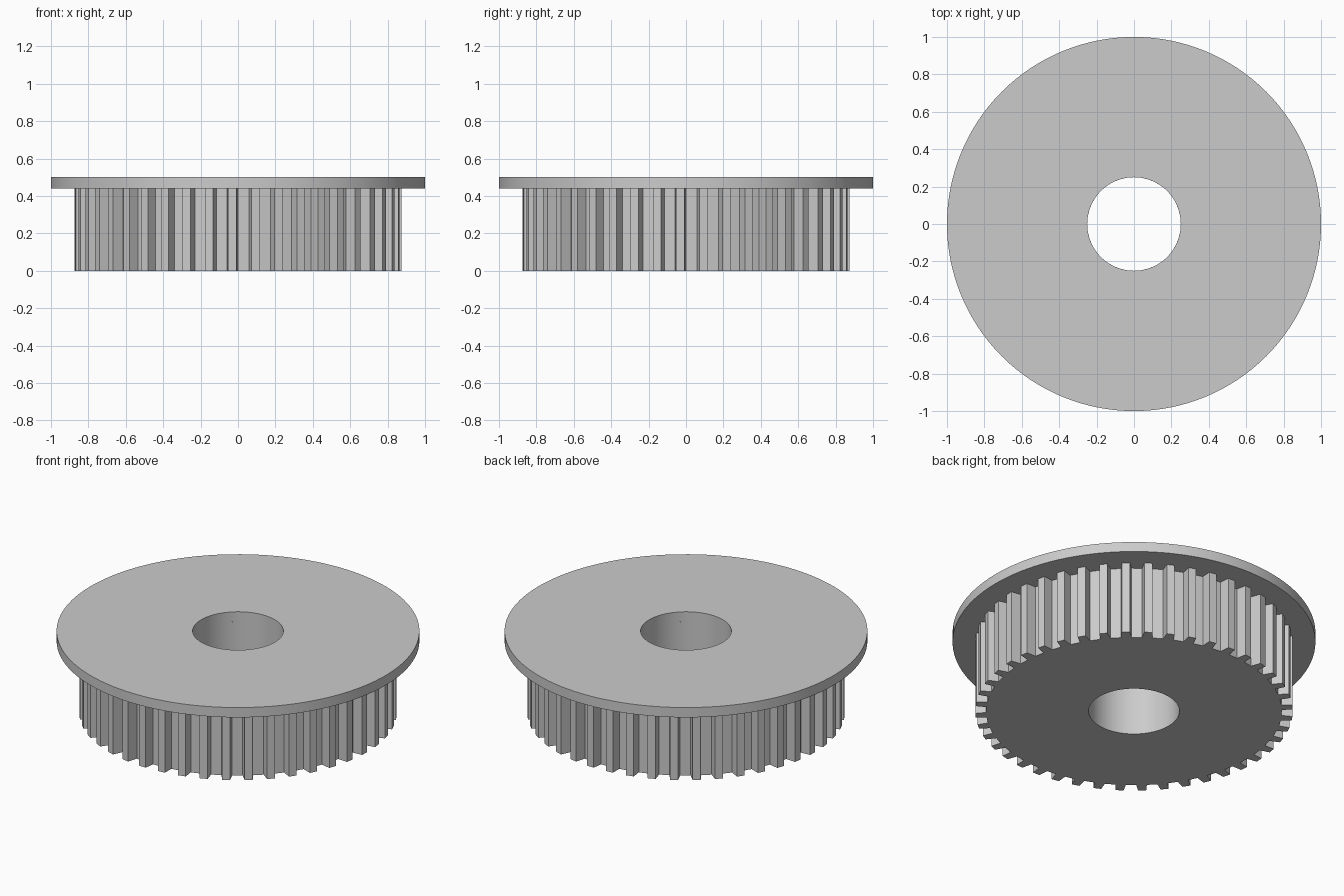
import bpy, bmesh
from math import cos, sin, tau, radians

cube = bpy.data.objects.get("Cube")
if cube:
    bpy.data.objects.remove(cube)

TEETH = 44
TIP_R, ROOT_R, BORE_R, FLANGE_R = 0.875, 0.815, 0.25, 1.0
FLANGE_Z, TOP_Z = 0.44, 0.5

steel = bpy.data.materials.new("grey_steel")
steel.use_nodes = True
grey = (0.6, 0.6, 0.6, 1)
steel.diffuse_color = grey
steel.node_tree.nodes["Principled BSDF"].inputs["Base Color"].default_value = grey


def circle(radius, angles):
    return [(radius * cos(a), radius * sin(a)) for a in angles]


def ring(name, outer, inner, z0, z1, cap_top=True):
    """Extruded ring between two outlines with equal point counts."""
    bm = bmesh.new()
    loops = [[bm.verts.new((x, y, z)) for x, y in outline]
             for outline, z in ((inner, z0), (outer, z0), (outer, z1), (inner, z1))]
    n = len(outer)
    for k in range(4):
        if k == 2 and not cap_top:
            continue
        a, b = loops[k], loops[(k + 1) % 4]
        for i in range(n):
            j = (i + 1) % n
            bm.faces.new((a[i], b[i], b[j], a[j]))
    bmesh.ops.recalc_face_normals(bm, faces=bm.faces)
    if not cap_top:
        # the open ring must face outward at its underside
        low = min(bm.faces, key=lambda f: f.calc_center_median().z)
        if low.normal.z > 0:
            bmesh.ops.reverse_faces(bm, faces=bm.faces)
    mesh = bpy.data.meshes.new(name)
    bm.to_mesh(mesh)
    bm.free()
    mesh.materials.append(steel)
    obj = bpy.data.objects.new(name, mesh)
    bpy.context.collection.objects.link(obj)
    bpy.ops.object.select_all(action='DESELECT')
    obj.select_set(True)
    bpy.context.view_layer.objects.active = obj
    bpy.ops.object.shade_smooth_by_angle(angle=radians(15))
    return obj


# Toothed drum: each tooth is a trapezoid, root - tip - tip - root
pitch = tau / TEETH
root_half, tip_half = pitch / 4, 0.0255
outline, bore_angles = [], []
for t in range(TEETH):
    centre = (t - 0.25) * pitch
    for radius, offset in ((ROOT_R, -root_half), (TIP_R, -tip_half),
                           (TIP_R, tip_half), (ROOT_R, root_half)):
        outline += circle(radius, [centre + offset])
        bore_angles.append(centre + offset)
ring("toothed_drum", outline, circle(BORE_R, bore_angles), 0, FLANGE_Z, cap_top=False)

# Flange disc on top of the drum
round_angles = [tau * i / 128 for i in range(128)]
ring("flange", circle(FLANGE_R, round_angles), circle(BORE_R, round_angles), FLANGE_Z, TOP_Z)
